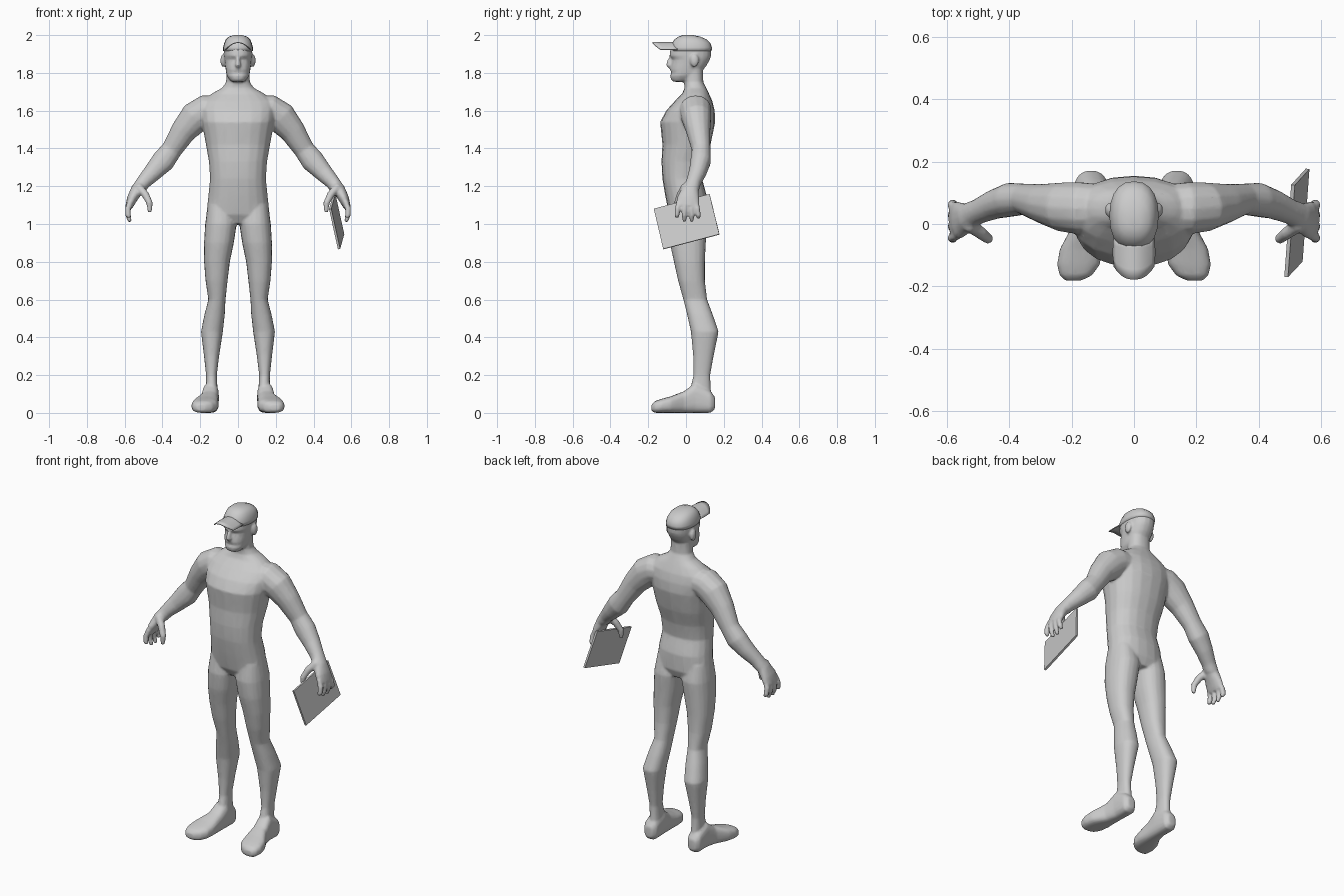
import bpy, bmesh, math
from mathutils import Vector

grey = bpy.data.materials.new("light_grey")
grey.diffuse_color = (0.6, 0.6, 0.6, 1)


def oval(center, u, v, a, b, p=2.3, n=20):
    """Ring of points: a rounded oval spanned by directions u and v."""
    ring = []
    for i in range(n):
        t = 2 * math.pi * i / n
        c, s = math.cos(t), math.sin(t)
        ring.append(Vector(center)
                    + u * (a * math.copysign(abs(c) ** (2 / p), c))
                    + v * (b * math.copysign(abs(s) ** (2 / p), s)))
    return ring


X, Y, Z = Vector((1, 0, 0)), Vector((0, 1, 0)), Vector((0, 0, 1))


def loft(bm, rings):
    """Closed skin through a list of rings."""
    vs = [[bm.verts.new(c) for c in r] for r in rings]
    n = len(vs[0])
    for r0, r1 in zip(vs, vs[1:]):
        for i in range(n):
            bm.faces.new((r0[i], r0[(i + 1) % n], r1[(i + 1) % n], r1[i]))
    bm.faces.new(vs[0][::-1])
    bm.faces.new(vs[-1])


def upright(bm, rows, side=1, p=2.3):
    """Rows of z, left x, right x, front y, back y."""
    loft(bm, [oval((side * (x0 + x1) / 2, (y0 + y1) / 2, z), X, Y,
                   (x1 - x0) / 2, (y1 - y0) / 2, p) for z, x0, x1, y0, y1 in rows])


def limb(bm, rows, side=1):
    """Rows of x, y, z, thickness across, thickness along y."""
    pts = [Vector((side * r[0], r[1], r[2])) for r in rows]
    rings = []
    for i, r in enumerate(rows):
        d = (pts[min(i + 1, len(pts) - 1)] - pts[max(i - 1, 0)]).normalized()
        u = Y.cross(d).normalized()
        rings.append(oval(pts[i], u, d.cross(u), r[3], r[4], 2.1, 14))
    loft(bm, rings)


def blob(bm, center, size):
    got = bmesh.ops.create_uvsphere(bm, u_segments=14, v_segments=8, radius=1)
    for v in got["verts"]:
        v.co = Vector(center) + Vector([a * b for a, b in zip(v.co, size)])


def finish(name, bm, smooth=True):
    bmesh.ops.recalc_face_normals(bm, faces=bm.faces)
    for f in bm.faces:
        f.smooth = smooth
    me = bpy.data.meshes.new(name)
    bm.to_mesh(me)
    bm.free()
    me.materials.append(grey)
    ob = bpy.data.objects.new(name, me)
    bpy.context.collection.objects.link(ob)
    return ob


body = bmesh.new()

# torso and neck
upright(body, [(z, -w, w, f, b) for z, w, f, b in [
    (1.0, .11, -.06, .09), (1.05, .168, -.09, .11), (1.15, .157, -.11, .11),
    (1.24, .148, -.125, .085), (1.33, .154, -.13, .1), (1.42, .17, -.125, .13),
    (1.54, .192, -.137, .155), (1.60, .2, -.105, .152), (1.65, .19, -.06, .14),
    (1.69, .14, -.02, .122), (1.72, .085, -.008, .108), (1.75, .063, -.01, .092),
    (1.84, .06, -.02, .09)]])

# head with chin, mouth, cheeks, eye hollow, brow and skull
upright(body, [(z, -w, w, f, b) for z, w, f, b in [
    (1.753, .034, -.068, -.01), (1.765, .046, -.08, .03), (1.785, .059, -.084, .06),
    (1.80, .063, -.077, .08), (1.815, .065, -.084, .09), (1.84, .069, -.08, .11),
    (1.872, .073, -.072, .127), (1.89, .075, -.088, .133), (1.93, .076, -.082, .134),
    (1.96, .068, -.068, .122), (1.985, .05, -.045, .085)]])
limb(body, [(0, -.07, 1.885, .008, .012), (0, -.085, 1.862, .011, .016),
            (0, -.09, 1.842, .016, .017), (0, -.078, 1.83, .012, .012)])

for s in (1, -1):
    # ear
    blob(body, (s * .08, .045, 1.865), (.013, .024, .034))
    # arm from shoulder to wrist
    limb(body, [(.08, .05, 1.61, .07, .075), (.17, .05, 1.602, .082, .085),
                (.225, .055, 1.565, .085, .08), (.29, .066, 1.49, .068, .064),
                (.35, .08, 1.395, .055, .05), (.395, .078, 1.335, .062, .055),
                (.45, .062, 1.275, .05, .047), (.5, .04, 1.222, .039, .04),
                (.525, .028, 1.19, .036, .043)], s)
    # palm
    limb(body, [(.5, .04, 1.225, .034, .036), (.535, .022, 1.18, .034, .046),
                (.56, .012, 1.135, .028, .06), (.578, .01, 1.09, .02, .062)], s)
    # four fingers and a thumb
    for y, tip in ((-.044, 1.035), (-.008, 1.012), (.028, 1.01), (.06, 1.03)):
        limb(body, [(.568, y * .85, 1.12, .015, .014), (.583, y, 1.08, .016, .0145),
                    (.582, y * 1.1, 1.045, .0145, .0135),
                    (.571, y * 1.1, tip, .01, .01)], s)
    limb(body, [(.53, .0, 1.2, .022, .024), (.49, -.03, 1.155, .02, .02),
                (.468, -.047, 1.11, .017, .017), (.467, -.05, 1.062, .011, .011)], s)
    # leg
    upright(body, [
        (1.1, .02, .16, -.08, .09), (1.0, .007, .174, -.095, .112),
        (.9, .022, .18, -.086, .105), (.8, .043, .18, -.064, .1),
        (.7, .055, .172, -.042, .1), (.6, .066, .157, -.014, .112),
        (.52, .07, .178, .006, .142), (.43, .08, .196, .026, .173),
        (.3, .1, .18, .038, .146), (.2, .112, .169, .04, .128),
        (.12, .108, .168, .02, .132), (.04, .107, .168, 0, .14)], s)
    # foot
    loft(body, [oval((s * cx, y, (z0 + z1) / 2), X, Z, w, (z1 - z0) / 2, 2.8)
                for y, cx, w, z0, z1 in [
                    (.153, .145, .025, .02, .085), (.13, .145, .042, 0, .115),
                    (.05, .145, .044, 0, .16), (-.01, .152, .048, 0, .115),
                    (-.08, .17, .068, 0, .088), (-.13, .178, .069, 0, .074),
                    (-.165, .187, .052, 0, .062), (-.182, .195, .025, .01, .045)]])

# fuse the parts into one skin
body_ob = finish("body", body)
fuse = body_ob.modifiers.new("fuse", "REMESH")
fuse.mode = "VOXEL"
fuse.voxel_size = 0.007
fuse.use_smooth_shade = True
relax = body_ob.modifiers.new("relax", "SMOOTH")
relax.factor = 0.5
relax.iterations = 4
thin = body_ob.modifiers.new("thin", "DECIMATE")
thin.ratio = 0.3

# cap crown
crown = bmesh.new()
upright(crown, [(z, -w, w, f, b) for z, w, f, b in [
    (1.915, .079, -.082, .136), (1.935, .079, -.084, .137), (1.958, .073, -.074, .129),
    (1.978, .064, -.06, .108), (1.992, .048, -.04, .075), (2.0, .022, -.015, .035)]])
finish("cap_crown", crown)

# curved cap peak
peak = bmesh.new()
grid = []
for i in range(13):
    u = i / 6 - 1
    tip = -.178 + .042 * abs(u) ** 2.5
    grid.append([peak.verts.new((.066 * u * (1 + .04 * math.sin(k * math.pi / 4)),
                                 -.045 + (tip + .045) * k / 4,
                                 1.963 - .038 * u * u)) for k in range(5)])
for a, b in zip(grid, grid[1:]):
    for k in range(4):
        peak.faces.new((a[k], b[k], b[k + 1], a[k + 1]))
peak_ob = finish("cap_peak", peak)
peak_ob.modifiers.new("thickness", "SOLIDIFY").thickness = 0.005

# flat board held in one hand
board = bmesh.new()
board.faces.new([board.verts.new(c) for c in (
    (.488, -.17, 1.08), (.535, -.12, .867), (.557, .177, .945), (.51, .125, 1.158))])
board_ob = finish("held_board", board, False)
plate = board_ob.modifiers.new("thickness", "SOLIDIFY")
plate.thickness = 0.012
plate.offset = 0
